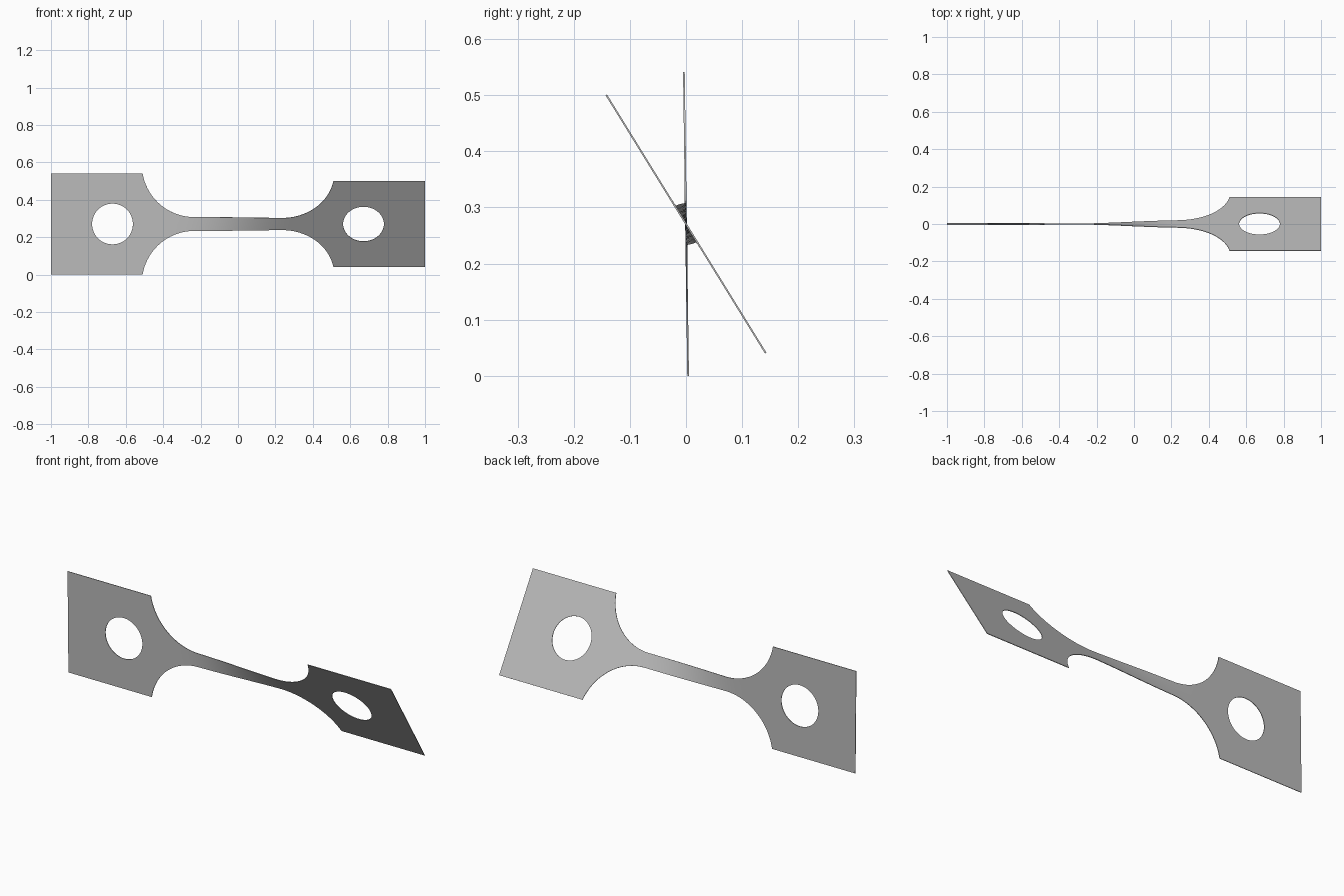
import bpy
import bmesh
import math

cube = bpy.data.objects.get("Cube")
if cube:
    bpy.data.objects.remove(cube, do_unlink=True)

# Main sizes
HALF_H, NECK_H = 0.2705, 0.037       # half heights of the end plates and the neck
FILLET_R, FILLET_X = 0.28, 0.234     # shoulder arcs and where they meet the neck
HOLE_R, HOLE_X = 0.109, 0.671
TWIST_FROM, TWIST_TO = math.radians(0.8), math.radians(31.7)
THICK = 0.003
ROWS = 4

# Shoulder arc: sweep from the neck up to the plate corner
arc_end = math.acos((NECK_H + FILLET_R - HALF_H) / FILLET_R)
shoulder_x = FILLET_X + FILLET_R * math.sin(arc_end)


def outer(x):
    """Half height of the outline at x."""
    x = abs(x)
    if x > shoulder_x + 1e-6:
        return HALF_H
    if x <= FILLET_X:
        return NECK_H
    d = x - FILLET_X
    return NECK_H + FILLET_R - math.sqrt(max(FILLET_R ** 2 - d * d, 0))


def inner(x):
    """Half height of the hole at x."""
    d = abs(x) - HOLE_X
    return math.sqrt(max(HOLE_R ** 2 - d * d, 0))


def twist(x):
    """Smooth twist along the neck."""
    t = min(max((x + 0.34) / 0.65, 0), 1)
    return TWIST_FROM + (TWIST_TO - TWIST_FROM) * t * t * (3 - 2 * t)


# Column positions, denser around the hole and the arcs
half = [FILLET_X * i / 12 for i in range(1, 12)]
half += [FILLET_X + FILLET_R * math.sin(arc_end * i / 24) for i in range(25)]
half += [HOLE_X - HOLE_R * math.cos(math.pi * i / 32) for i in range(33)]
half += [1.0]
columns = [-x for x in reversed(half)] + [0.0] + half

# Twisted sheet, one strip above and one below the centre line
bm = bmesh.new()
for side in (1, -1):
    previous = None
    for x in columns:
        a, low, high = twist(x), inner(x), outer(x)
        column = []
        for r in range(ROWS + 1):
            v = side * (low + (high - low) * r / ROWS)
            column.append(bm.verts.new((x, -v * math.sin(a), HALF_H + v * math.cos(a))))
        if previous:
            for r in range(ROWS):
                bm.faces.new((previous[r], column[r], column[r + 1], previous[r + 1]))
        previous = column
bmesh.ops.remove_doubles(bm, verts=bm.verts, dist=1e-5)
bmesh.ops.recalc_face_normals(bm, faces=bm.faces)
mesh = bpy.data.meshes.new("twisted_strip")
bm.to_mesh(mesh)
bm.free()
strip = bpy.data.objects.new("twisted_strip", mesh)
bpy.context.collection.objects.link(strip)

# Plain grey metal
grey = bpy.data.materials.new("plain_grey")
grey.use_nodes = True
colour = (0.5, 0.5, 0.5, 1)
grey.diffuse_color = colour
for node in grey.node_tree.nodes:
    if node.type == 'BSDF_PRINCIPLED':
        node.inputs["Base Color"].default_value = colour
mesh.materials.append(grey)

# Sheet thickness and smooth shading
for o in bpy.context.selected_objects:
    o.select_set(False)
strip.select_set(True)
bpy.context.view_layer.objects.active = strip
solid = strip.modifiers.new("thickness", 'SOLIDIFY')
solid.thickness = THICK
solid.offset = 0
bpy.ops.object.modifier_apply(modifier=solid.name)
bpy.ops.object.shade_smooth_by_angle(angle=math.radians(30))
